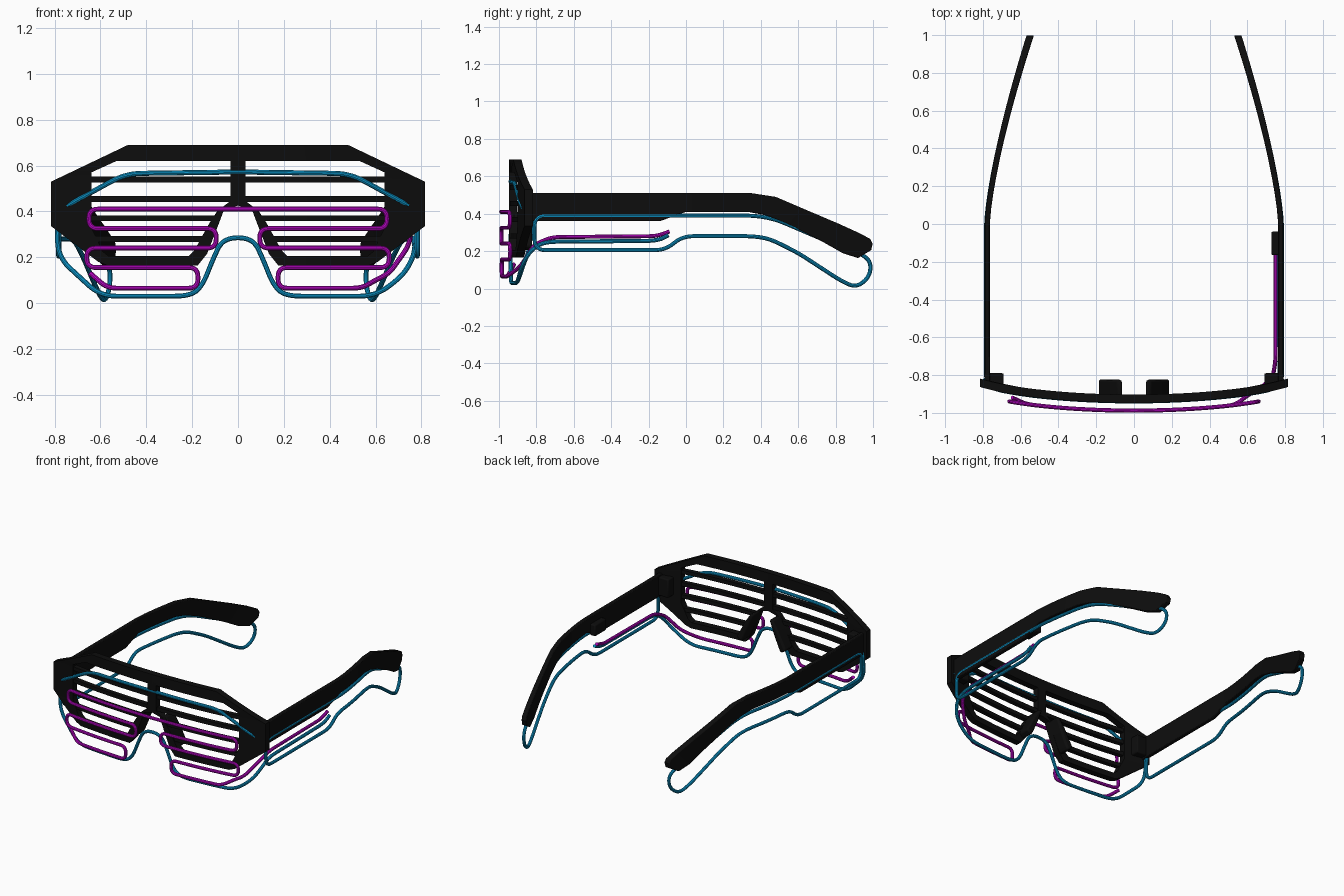
import bpy, bmesh, math
from mathutils import Vector

if "Cube" in bpy.data.objects:
    bpy.data.objects.remove(bpy.data.objects["Cube"])


def material(name, rgb):
    m = bpy.data.materials.new(name)
    m.diffuse_color = (*rgb, 1)
    m.use_nodes = True
    m.node_tree.nodes["Principled BSDF"].inputs["Base Color"].default_value = m.diffuse_color
    return m


BLACK = material("black plastic", (0.004, 0.004, 0.004))
BLUE = material("blue wire", (0.004, 0.32, 0.62))
MAGENTA = material("magenta wire", (0.52, 0.002, 0.6))


def front_y(x):
    """Wrap-around curve of the front, seen from the top."""
    return -0.925 + 0.10 * x * x + 0.06 * x ** 6


def temple_x(y):
    """Inward sweep of the temples, seen from the top."""
    return 0.777 - 0.228 * max(0.0, y) ** 1.4


def finish(ob, mat, mirror, bevel=0):
    me = ob.data
    me.materials.clear()
    me.materials.append(mat)
    me.polygons.foreach_set("use_smooth", [True] * len(me.polygons))
    me.set_sharp_from_angle(angle=math.radians(35))
    if bevel:
        b = ob.modifiers.new("bevel", "BEVEL")
        b.width, b.segments = bevel, 2
        b.limit_method, b.angle_limit = "ANGLE", math.radians(50)
    if mirror:
        m = ob.modifiers.new("mirror", "MIRROR")
        m.use_mirror_merge = False


def resample(pts, n):
    out = []
    for a, b in zip(pts, pts[1:]):
        out += [Vector(a).lerp(Vector(b), i / n) for i in range(n)]
    return out + [Vector(pts[-1])]


def strip(name, edge_a, edge_b, place, n=6, mirror=True, bevel=0):
    """Thick band between two matching 2D edges; place(p, side) gives the 3D point."""
    bm = bmesh.new()
    rings = []
    for a, b in zip(resample(edge_a, n), resample(edge_b, n)):
        rings.append([bm.verts.new(place(p, s)) for p, s in ((a, 0), (b, 0), (b, 1), (a, 1))])
    for r, q in zip(rings, rings[1:]):
        for i in range(4):
            j = (i + 1) % 4
            bm.faces.new((r[i], r[j], q[j], q[i]))
    bm.faces.new(rings[0])
    bm.faces.new(rings[-1])
    bmesh.ops.recalc_face_normals(bm, faces=bm.faces)
    me = bpy.data.meshes.new(name)
    bm.to_mesh(me)
    bm.free()
    ob = bpy.data.objects.new(name, me)
    bpy.context.collection.objects.link(ob)
    finish(ob, BLACK, mirror, bevel)


def on_front(near, far):
    return lambda p, s: (p[0], front_y(p[0]) + (far if s else near), p[1])


def box(name, lo, hi, mirror):
    strip(name, [(lo[0], lo[2]), (hi[0], lo[2])], [(lo[0], hi[2]), (hi[0], hi[2])],
          lambda p, s: (p[0], hi[1] if s else lo[1], p[1]), 1, mirror, 0.008)


def rounded(pts, r, closed=False):
    """Fillet the corners of a path, then split long pieces."""
    P = [Vector(p) for p in pts]
    out = []
    for i, p in enumerate(P):
        if not closed and i in (0, len(P) - 1):
            out.append(p)
            continue
        a, b = P[i - 1], P[(i + 1) % len(P)]
        s = p + (a - p).normalized() * min(r, (a - p).length * 0.49)
        e = p + (b - p).normalized() * min(r, (b - p).length * 0.49)
        out += [s.lerp(p, t / 6).lerp(p.lerp(e, t / 6), t / 6) for t in range(7)]
    if closed:
        out.append(out[0])
    fine = []
    for a, b in zip(out, out[1:]):
        k = max(1, int((b - a).length / 0.05))
        fine += [a.lerp(b, i / k) for i in range(k)]
    return fine if closed else fine + [out[-1]]


def tube(name, pts, mat, closed=False, mirror=False, radius=0.011):
    cu = bpy.data.curves.new(name, "CURVE")
    cu.dimensions = "3D"
    cu.bevel_depth, cu.bevel_resolution, cu.use_fill_caps = radius, 3, True
    sp = cu.splines.new("POLY")
    sp.points.add(len(pts) - 1)
    for q, p in zip(sp.points, pts):
        q.co = (*p, 1)
    sp.use_cyclic_u = closed
    ob = bpy.data.objects.new(name, cu)
    bpy.context.collection.objects.link(ob)
    bpy.ops.object.select_all(action="DESELECT")
    ob.select_set(True)
    bpy.context.view_layer.objects.active = ob
    bpy.ops.object.convert(target="MESH")
    finish(bpy.context.object, mat, mirror)


# Front rim, running from the brow round the lens and up the nose leg
strip("front_rim",
      [(0, .69), (.48, .69), (.815, .53), (.815, .335), (.61, .18), (.57, .165),
       (.175, .165), (.135, .215), (.09, .33), (.06, .41), (0, .425)],
      [(0, .62), (.53, .62), (.64, .57), (.64, .33), (.59, .225), (.565, .205),
       (.215, .205), (.19, .23), (.13, .34), (.08, .41), (0, .47)],
      on_front(-.022, .022))
strip("centre_post", [(-.033, .64), (-.033, .44)], [(.033, .64), (.033, .44)],
      on_front(-.022, .022), mirror=False)

# Shutter slats
for i, (z, x0, x1) in enumerate([(.54, 0, .67), (.455, 0, .67), (.37, .09, .67), (.28, .14, .64)]):
    strip(f"slat_{i + 1}", [(x0, z + .013), (x1, z + .013)], [(x0, z - .013), (x1, z - .013)],
          on_front(-.016, .016), 12)

# Nose pads behind the nose legs
strip("nose_pad", [(.15, .20), (.13, .235), (.09, .33), (.06, .41)],
      [(.19, .225), (.175, .255), (.13, .34), (.085, .41)], on_front(.0, .10), 2, bevel=.012)

# Hinges and temples
box("hinge", (.69, -.87, .37), (.775, -.79, .50), True)
strip("temple",
      [(-.85, .51), (-.12, .51), (0, .51), (.35, .51), (.48, .49), (.62, .43),
       (.82, .345), (.93, .295), (.985, .265), (.998, .24)],
      [(-.85, .36), (-.14, .36), (0, .41), (.33, .41), (.42, .393), (.53, .35),
       (.73, .25), (.84, .188), (.92, .163), (.99, .205)],
      lambda p, s: (temple_x(p[0]) + (1 if s else -1) * (.0135 + .006 * max(0, p[0])), p[0], p[1]),
      4, bevel=.005)
box("wire_holder", (.727, -.165, .38), (.77, -.04, .46), False)

# Blue wire outlining each temple
loop = [(-.81, .39), (.37, .39), (.48, .37), (.62, .31), (.82, .225), (.94, .185), (.99, .14),
        (.98, .06), (.91, .005), (.83, .04), (.6, .19), (.45, .265), (.36, .28), (-.02, .28),
        (-.11, .205), (-.81, .205)]
tube("temple_wire", [(temple_x(y) + .005, y, max(z, .0115))
                     for _, y, z in rounded([(0, y, z) for y, z in loop], .06, True)],
     BLUE, True, True)


def along_front(pts, r):
    """Path points are x, distance behind the front curve, z."""
    return [(p.x, front_y(p.x) + p.y, p.z) for p in rounded(pts, r)]


# Blue wire round the front, with a lead along the right temple
o = -.014
nose = [(.21, .03), (.155, .075), (.11, .19), (.065, .285)]
tube("front_wire", along_front(
    [(.785, .03, .40), (.755, o, .42), (.49, o, .565), (0, o, .572), (-.49, o, .565),
     (-.755, o, .42), (-.79, .03, .38), (-.785, .01, .20), (-.60, o, .03)]
    + [(-x, o, z) for x, z in nose] + [(x, o, z) for x, z in nose[::-1]]
    + [(.60, o, .03), (.72, o, .12), (.765, .02, .20), (.772, .09, .25),
       (.77, .70, .255), (.77, .76, .285)], .07), BLUE)

# Magenta wire zigzagging over the slats, with a lead along the right temple
m = -.063
half = [(.175, .065), (.175, .155), (.66, .155), (.66, .24), (.095, .24),
        (.095, .325), (.65, .325), (.65, .41)]
tube("zigzag_wire", along_front(
    [(.75, .77, .305), (.75, .70, .28), (.75, .14, .275), (.735, .05, .235), (.66, 0, .13),
     (.60, -.02, .10), (.54, m, .065)]
    + [(x, m, z) for x, z in half] + [(-x, m, z) for x, z in half[::-1]]
    + [(-.57, m, .065), (-.645, -.04, .13)], .04), MAGENTA)
